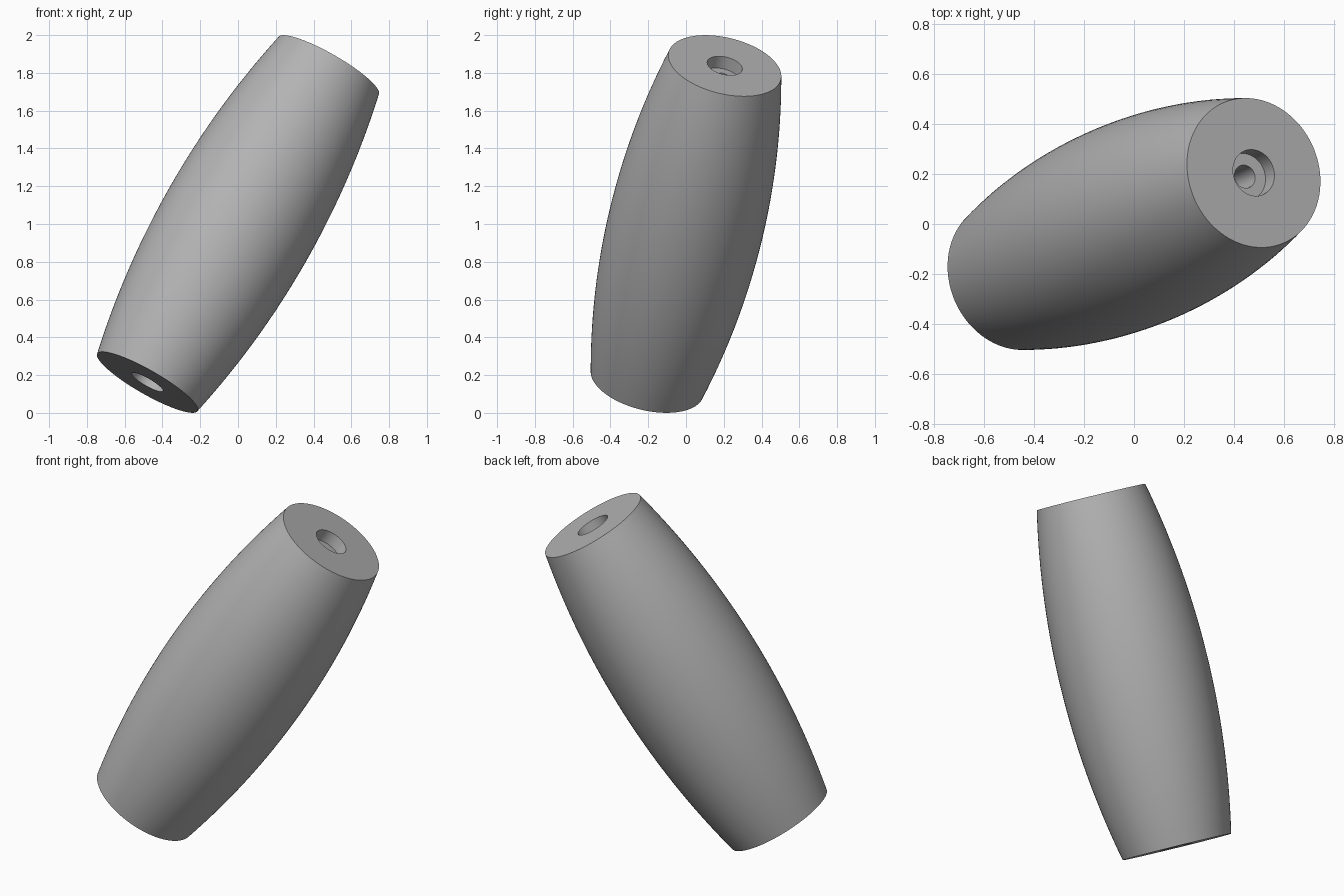
import bpy, bmesh, math
from mathutils import Vector, Matrix

cube = bpy.data.objects.get("Cube")
if cube:
    bpy.data.objects.remove(cube, do_unlink=True)

# Main dimensions
HALF = 0.987          # half length along the axis
END_R, MID_R = 0.306, 0.411
BORE_R, SINK_R, SINK_DEPTH = 0.047, 0.095, 0.073
SEGMENTS, STEPS = 96, 32
AXIS = Vector((0.486, 0.208, 0.849))

# Single grey finish
grey = bpy.data.materials.new("plain_grey")
grey.use_nodes = True
colour = (0.45, 0.45, 0.45, 1)
grey.diffuse_color = colour
grey.node_tree.nodes["Principled BSDF"].inputs["Base Color"].default_value = colour

# Bulged side, bottom to top, as a circular arc
sagitta = MID_R - END_R
arc_r = (HALF ** 2 + sagitta ** 2) / (2 * sagitta)
profile = []
for i in range(STEPS + 1):
    z = HALF * (2 * i / STEPS - 1)
    profile.append((MID_R - arc_r + math.sqrt(arc_r ** 2 - z ** 2), z))

# Counterbored through hole, top to bottom
floor = HALF - SINK_DEPTH
profile += [(SINK_R, HALF), (SINK_R, floor), (BORE_R, floor),
            (BORE_R, -floor), (SINK_R, -floor), (SINK_R, -HALF)]

# Lathe the closed profile
bm = bmesh.new()
verts = [bm.verts.new((r, 0, z)) for r, z in profile]
edges = [bm.edges.new((v, verts[(i + 1) % len(verts)])) for i, v in enumerate(verts)]
bmesh.ops.spin(bm, geom=verts + edges, cent=(0, 0, 0), axis=(0, 0, 1),
               angle=math.tau, steps=SEGMENTS)
bmesh.ops.remove_doubles(bm, verts=bm.verts, dist=1e-4)
bmesh.ops.recalc_face_normals(bm, faces=bm.faces)

# Tilt the axis and lift to the ground
tilt = AXIS.to_track_quat('Z', 'Y').to_matrix().to_4x4()
bm.transform(Matrix.Translation((0, 0, 1)) @ tilt)

mesh = bpy.data.meshes.new("barrel_grip")
bm.to_mesh(mesh)
bm.free()
mesh.materials.append(grey)
grip = bpy.data.objects.new("barrel_grip", mesh)
bpy.context.collection.objects.link(grip)

# Smooth sides with crisp rims
bpy.ops.object.select_all(action='DESELECT')
grip.select_set(True)
bpy.context.view_layer.objects.active = grip
bpy.ops.object.shade_smooth_by_angle(angle=math.radians(30))
